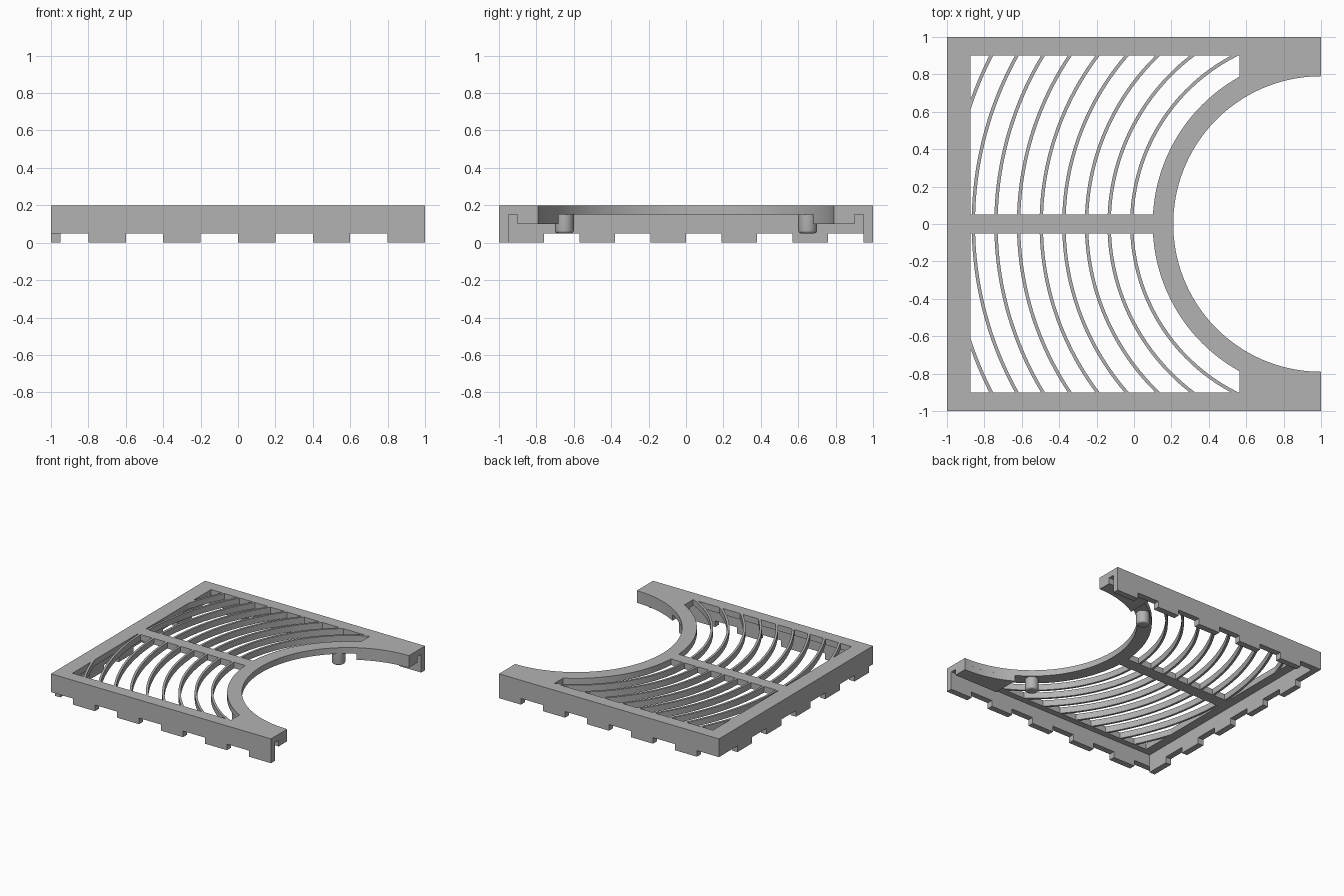
import bpy, bmesh
from math import sin, cos, asin, acos, sqrt
from mathutils import Vector

cube = bpy.data.objects.get("Cube")
if cube:
    bpy.data.objects.remove(cube)

grey = bpy.data.materials.new("plain grey")
grey.use_nodes = True
colour = (0.45, 0.45, 0.45, 1)
grey.diffuse_color = colour
grey.node_tree.nodes["Principled BSDF"].inputs["Base Color"].default_value = colour

TOP, DECK, BLOCK, NOTCH = 0.2, 0.15, 0.1, 0.05   # main heights
INNER, OUTER = 0.79, 0.9                         # ring radii, centred on x = 1
WIN, BAR, BACK, CORNER = 0.9, 0.05, -0.875, 0.565  # window limits


def add(name, mesh):
    ob = bpy.data.objects.new(name, mesh)
    bpy.context.collection.objects.link(ob)
    mesh.materials.clear()
    mesh.materials.append(grey)
    return ob


def arc(r, a0, a1, n=40):
    """Points on a circle about (1, 0); the angle is measured from -x toward +y."""
    return [(1 - r * cos(a0 + (a1 - a0) * i / n), r * sin(a0 + (a1 - a0) * i / n))
            for i in range(n + 1)]


def flip(points):
    return [(x, -y) for x, y in points]


def prism(name, points, offset):
    """Extrude a flat loop of 3D points along an offset."""
    bm = bmesh.new()
    face = bm.faces.new([bm.verts.new(p) for p in points])
    geom = bmesh.ops.extrude_face_region(bm, geom=[face], use_keep_orig=True)["geom"]
    moved = [g for g in geom if isinstance(g, bmesh.types.BMVert)]
    bmesh.ops.translate(bm, verts=moved, vec=Vector(offset))
    bmesh.ops.recalc_face_normals(bm, faces=bm.faces)
    mesh = bpy.data.meshes.new(name)
    bm.to_mesh(mesh)
    bm.free()
    return add(name, mesh)


def plan(name, points, z0, z1):
    return prism(name, [(x, y, z0) for x, y in points], (0, 0, z1 - z0))


def plate(name, loops, z0, z1):
    """Filled outline with holes, as a solid plate."""
    curve = bpy.data.curves.new(name, 'CURVE')
    curve.dimensions = '2D'
    curve.fill_mode = 'BOTH'
    curve.extrude = (z1 - z0) / 2
    for loop in loops:
        spline = curve.splines.new('POLY')
        spline.points.add(len(loop) - 1)
        for p, (x, y) in zip(spline.points, loop):
            p.co = (x, y, 0, 1)
        spline.use_cyclic_u = True
    temp = bpy.data.objects.new(name + " outline", curve)
    bpy.context.collection.objects.link(temp)
    mesh = bpy.data.meshes.new_from_object(temp.evaluated_get(bpy.context.evaluated_depsgraph_get()))
    bpy.data.objects.remove(temp)
    ob = add(name, mesh)
    for v in mesh.vertices:
        v.co.z += (z0 + z1) / 2
    return ob


def smooth(ob):
    bpy.ops.object.select_all(action='DESELECT')
    ob.select_set(True)
    bpy.context.view_layer.objects.active = ob
    bpy.ops.object.shade_smooth_by_angle()


# Top deck: square with a round bay and two windows
quarter = acos(0)
outline = [(1, -1), (-1, -1), (-1, 1), (1, 1)] + arc(INNER, quarter, -quarter, 96)
window = [(BACK, BAR), (BACK, WIN), (CORNER, WIN)]
window += arc(OUTER, acos((1 - CORNER) / OUTER), asin(BAR / OUTER))
smooth(plate("deck", [outline, window, flip(window)], DECK, TOP))


# Walls with square teeth along the lower edge
def toothed(start, step, count, solid_first):
    edge = []
    for i in range(count):
        z = 0 if (i % 2 == 0) == solid_first else NOTCH
        edge += [(start + i * step, z), (start + (i + 1) * step, z)]
    return edge + [(start + count * step, DECK), (start, DECK)]


for side, s in (("front", -1), ("rear", 1)):
    prism(side + "_wall", [(x, s, z) for x, z in toothed(-1, 0.2, 10, False)], (0, -s * 0.05, 0))
prism("end_wall", [(-1, y, z) for y, z in toothed(-0.95, 0.19, 10, True)], (0.05, 0, 0))

# Thick corner blocks, pegs and curved slats, on both sides
block_x = 0.6
block = [(block_x, WIN), (1, WIN)] + arc(INNER, quarter, acos((1 - block_x) / INNER))
for side, s in (("front", -1), ("rear", 1)):
    turn = flip if s < 0 else list
    smooth(plan(side + "_corner_block", turn(block), BLOCK, DECK))

    bm = bmesh.new()
    bmesh.ops.create_cone(bm, cap_ends=True, segments=32, radius1=0.05, radius2=0.05, depth=0.1)
    rim = [e for e in bm.edges if all(v.co.z < 0 for v in e.verts)]
    bmesh.ops.bevel(bm, geom=rim, offset=0.015, segments=4, profile=0.5, affect='EDGES')
    bmesh.ops.translate(bm, verts=bm.verts, vec=(0.46, s * 0.65, 0.1))
    mesh = bpy.data.meshes.new("peg")
    bm.to_mesh(mesh)
    bm.free()
    smooth(add(side + "_peg", mesh))

    for i in range(9):
        r = 1.012 + 0.121 * i
        edges = []
        for radius in (r - 0.009, r + 0.009):
            reach = 1 - BACK
            low = sqrt(radius ** 2 - reach ** 2) if radius > reach else BAR
            edges.append(arc(radius, asin(max(low, BAR) / radius), asin(WIN / radius), 24))
        loop = edges[0] + edges[1][::-1]
        smooth(plan(f"{side}_slat_{i + 1}", turn(loop), DECK, TOP))
